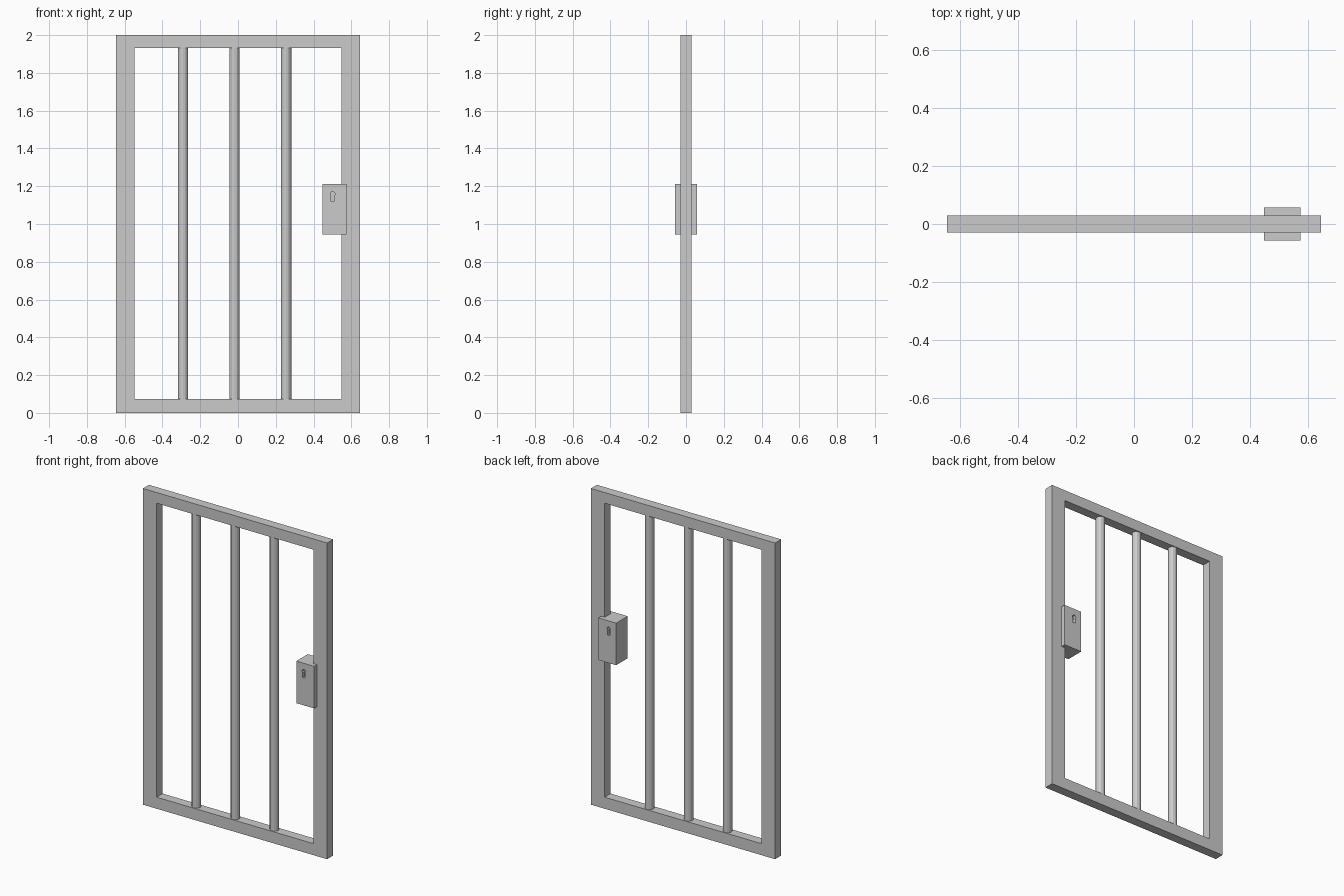
import bpy, bmesh
from math import pi, sin, cos

if "Cube" in bpy.data.objects:
    bpy.data.objects.remove(bpy.data.objects["Cube"])


def add_object(name, bm):
    bmesh.ops.recalc_face_normals(bm, faces=bm.faces)
    mesh = bpy.data.meshes.new(name)
    bm.to_mesh(mesh)
    bm.free()
    obj = bpy.data.objects.new(name, mesh)
    bpy.context.collection.objects.link(obj)
    return obj


def extrude_y(bm, faces, depth):
    """Give flat faces in the xz plane a depth along +y."""
    ext = bmesh.ops.extrude_face_region(bm, geom=faces, use_keep_orig=True)
    moved = [v for v in ext["geom"] if isinstance(v, bmesh.types.BMVert)]
    bmesh.ops.translate(bm, verts=moved, vec=(0, depth, 0))


# Door frame: one rectangular ring
def make_frame(outer_x, inner_x, low, high, height, half_depth):
    bm = bmesh.new()

    def ring(x, z0, z1):
        return [bm.verts.new((a, -half_depth, b))
                for a, b in ((-x, z0), (x, z0), (x, z1), (-x, z1))]
    outer, inner = ring(outer_x, 0, height), ring(inner_x, low, high)
    faces = []
    for i in range(4):
        j = (i + 1) % 4
        faces.append(bm.faces.new((outer[i], outer[j], inner[j], inner[i])))
    extrude_y(bm, faces, 2 * half_depth)
    return add_object("door_frame", bm)


make_frame(0.645, 0.548, 0.073, 1.932, 2.0, 0.03)

# Vertical bars, ends tucked into the rails
for i in range(3):
    bm = bmesh.new()
    bmesh.ops.create_cone(bm, cap_ends=True, segments=12,
                          radius1=0.027, radius2=0.027, depth=1.88)
    bar = add_object(f"bar_{i + 1}", bm)
    bar.location = (-0.291 + 0.273 * i, 0, 1.0025)

# Lock case passing through the right stile
bm = bmesh.new()
bmesh.ops.create_cube(bm, size=1)
bmesh.ops.scale(bm, verts=bm.verts, vec=(0.125, 0.115, 0.266))
bmesh.ops.translate(bm, verts=bm.verts, vec=(0.511, 0, 1.078))
lock = add_object("lock_case", bm)

# Keyhole recess on both faces: round head with a straight slot
for side in (-1, 1):
    bm = bmesh.new()
    x, z, r, half_slot = 0.501, 1.159, 0.0125, 0.008
    points = [(x - half_slot, 1.119), (x + half_slot, 1.119)]
    for k in range(11):
        a = -pi * 0.28 + k * pi * 1.56 / 10
        points.append((x + r * cos(a), z + r * sin(a)))
    face = bm.faces.new([bm.verts.new((px, side * 0.0575 - 0.02, pz))
                         for px, pz in points])
    extrude_y(bm, [face], 0.04)
    cutter = add_object("keyhole_cutter", bm)
    cutter.hide_render = True
    mod = lock.modifiers.new("keyhole", 'BOOLEAN')
    mod.operation = 'DIFFERENCE'
    mod.solver = 'EXACT'
    mod.object = cutter
    bpy.context.view_layer.objects.active = lock
    bpy.ops.object.modifier_apply(modifier=mod.name)
    bpy.data.objects.remove(cutter)
